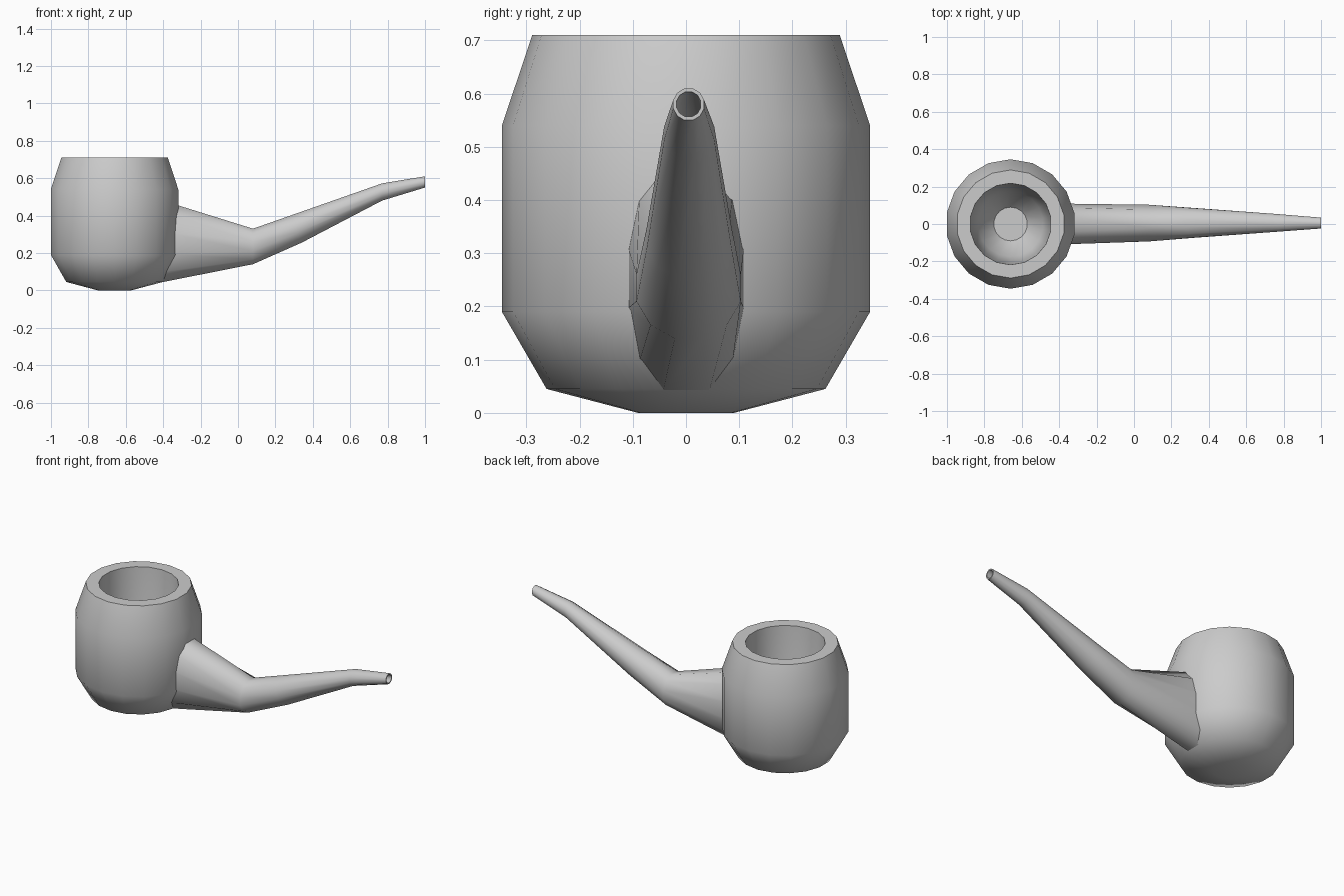
import bpy, bmesh, math

if "Cube" in bpy.data.objects:
    bpy.data.objects.remove(bpy.data.objects["Cube"])


def finish(name, bm, angle):
    bmesh.ops.recalc_face_normals(bm, faces=bm.faces)
    mesh = bpy.data.meshes.new(name)
    bm.to_mesh(mesh)
    bm.free()
    ob = bpy.data.objects.new(name, mesh)
    bpy.context.collection.objects.link(ob)
    bpy.ops.object.select_all(action='DESELECT')
    ob.select_set(True)
    bpy.context.view_layer.objects.active = ob
    bpy.ops.object.shade_smooth_by_angle(angle=math.radians(angle))
    return ob


def loft(name, rings, angle):
    """Skin a list of equal-length point rings and cap both ends."""
    bm = bmesh.new()
    loops = [[bm.verts.new(p) for p in ring] for ring in rings]
    n = len(loops[0])
    for a, b in zip(loops, loops[1:]):
        for i in range(n):
            j = (i + 1) % n
            bm.faces.new((a[i], a[j], b[j], b[i]))
    bm.faces.new(loops[0])
    bm.faces.new(loops[-1])
    return finish(name, bm, angle)


# Bowl: outer wall, flat rim and tapering chamber (radius, height)
profile = [(0.09, 0), (0.262, 0.045), (0.346, 0.19), (0.346, 0.54),
           (0.289, 0.71), (0.218, 0.71), (0.205, 0.40), (0.175, 0.22),
           (0.09, 0.12)]
SIDES = 18


def circle(r, z):
    angles = [math.radians(90) + math.tau * i / SIDES for i in range(SIDES)]
    return [(-0.66 + r * math.cos(a), r * math.sin(a), z) for a in angles]


loft("bowl", [circle(r, z) for r, z in profile], 50)


# Stem: each section runs from a top point to a bottom point
def section(top, bottom, width, y, power=1.0, scale=1.0, n=12):
    cx, cz = (top[0] + bottom[0]) / 2, (top[1] + bottom[1]) / 2
    hx, hz = (top[0] - bottom[0]) / 2, (top[1] - bottom[1]) / 2
    k = scale / math.cos(math.pi / n)
    ring = []
    for i in range(n):
        a = math.tau * (i + 0.5) / n
        c, s = math.cos(a), math.sin(a) * k
        side = math.copysign(abs(c) ** power, c) * width * k
        ring.append((cx + hx * s, y + side, cz + hz * s))
    return ring


stations = [((-0.36, 0.467), (-0.425, 0.04), 0.108, 0.0, 0.7),
            ((0.08, 0.33), (0.08, 0.14), 0.098, 0.005),
            ((0.28, 0.40), (0.34, 0.255), 0.080, 0.006),
            ((0.77, 0.572), (0.77, 0.48), 0.047, 0.006),
            ((1.0, 0.61), (1.0, 0.55), 0.029, 0.005)]
outer = [section(*s) for s in stations]
# Airway bored back from the mouthpiece
airway = [section(*s, scale=0.78) for s in stations[:2:-1]]
airway.append(section(*stations[2], scale=0.4))
airway.append(section(*stations[1], scale=0.3))
loft("stem", outer + airway, 50)
